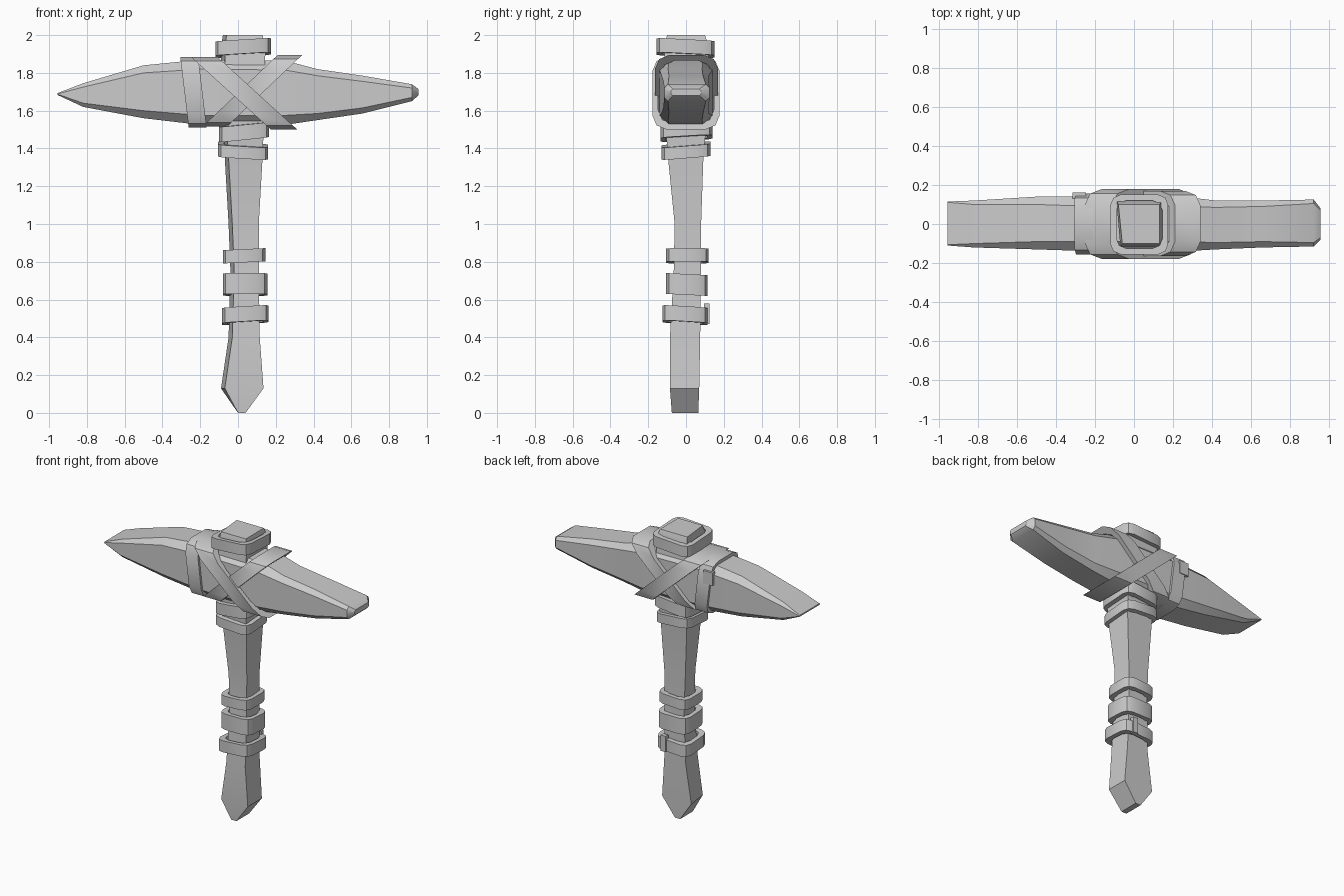
import bpy, bmesh
from mathutils import Vector

if "Cube" in bpy.data.objects:
    bpy.data.objects.remove(bpy.data.objects["Cube"])


def finish(name, bm):
    bmesh.ops.recalc_face_normals(bm, faces=bm.faces)
    me = bpy.data.meshes.new(name)
    bm.to_mesh(me)
    bm.free()
    ob = bpy.data.objects.new(name, me)
    bpy.context.collection.objects.link(ob)
    return ob


def skin(name, rings, closed=False):
    """Bridge consecutive rings of points; cap the ends or close into a band."""
    bm = bmesh.new()
    vs = [[bm.verts.new(p) for p in r] for r in rings]
    n = len(vs[0])
    pairs = list(zip(vs, vs[1:]))
    if closed:
        pairs.append((vs[-1], vs[0]))
    for a, b in pairs:
        for i in range(n):
            j = (i + 1) % n
            bm.faces.new((a[i], a[j], b[j], b[i]))
    if not closed:
        bm.faces.new(vs[0])
        bm.faces.new(vs[-1])
    return finish(name, bm)


def rounded(a0, a1, b0, b1, c, k=0.3):
    """Rectangle outline with three points at each softened corner."""
    pts = []
    for a, b, sa, sb in ((a1, b1, -1, -1), (a0, b1, 1, -1), (a0, b0, 1, 1), (a1, b0, -1, 1)):
        corner = [(a, b + sb * c), (a + sa * k * c, b + sb * k * c), (a + sa * c, b)]
        pts += corner if sa * sb > 0 else corner[::-1]
    return pts


def band(name, box, place, width, c, t=0.03):
    """Flat strap loop: outline in a plane, place(a, b, w) maps it to space."""
    a0, a1, b0, b1 = box
    outer = rounded(a0, a1, b0, b1, c)
    inner = rounded(a0 + t, a1 - t, b0 + t, b1 - t, c)
    h = width / 2
    rings = [[place(a, b, w) for a, b in o]
             for o, w in ((outer, -h), (outer, h), (inner, h), (inner, -h))]
    return skin(name, rings, closed=True)


# Wooden handle: four-sided, wedge-shaped foot, flaring towards the head
handle = [(0.00, 0.00, 0.04, -0.075, 0.065), (0.13, -0.09, 0.135, -0.085, 0.07),
          (0.40, -0.05, 0.115, -0.085, 0.075), (0.75, -0.04, 0.11, -0.065, 0.08),
          (1.00, -0.05, 0.11, -0.06, 0.08), (1.35, -0.07, 0.13, -0.095, 0.092),
          (1.60, -0.085, 0.14, -0.115, 0.115), (1.94, -0.09, 0.145, -0.115, 0.12),
          (2.00, -0.08, 0.13, -0.10, 0.10)]
skin("handle", [[(x0 + 0.02 * (z > 0), y0, z), (x1, y0, z), (x1, y1, z), (x0, y1, z)]
                for z, x0, x1, y0, y1 in handle])

# Stone head: chisel edge on the left, blunt tip on the right
head = [(-0.955, 1.683, 1.693, -0.11, 0.115, 0.004), (-0.82, 1.62, 1.745, -0.12, 0.12, 0.02),
        (-0.5, 1.56, 1.84, -0.13, 0.14, 0.04), (-0.2, 1.525, 1.87, -0.14, 0.14, 0.05),
        (0.25, 1.525, 1.865, -0.14, 0.14, 0.05), (0.42, 1.55, 1.82, -0.13, 0.12, 0.035),
        (0.66, 1.585, 1.785, -0.12, 0.12, 0.03), (0.92, 1.65, 1.74, -0.115, 0.125, 0.02),
        (0.955, 1.68, 1.715, -0.08, 0.08, 0.01)]
skin("stone_head", [[(x, y0 + c, z0), (x, y1 - c, z0), (x, y1, z0 + c), (x, y1, z1 - c),
                     (x, y1 - c, z1), (x, y0 + c, z1), (x, y0, z1 - c), (x, y0, z0 + c)]
                    for x, z0, z1, y0, y1, c in head])

# Horizontal wraps round the handle: z, width, x0, x1, y0, y1, tilt in x, tilt in y
wraps = [("top_wrap", 1.93, 0.075, -0.12, 0.175, -0.155, 0.15, 0.06, -0.05),
         ("neck_wrap_upper", 1.49, 0.08, -0.10, 0.165, -0.135, 0.14, 0.1, 0.06),
         ("neck_wrap_lower", 1.39, 0.065, -0.105, 0.16, -0.13, 0.13, -0.06, 0.08),
         ("grip_wrap_upper", 0.83, 0.07, -0.08, 0.145, -0.105, 0.12, 0.05, 0.0),
         ("grip_wrap_middle", 0.68, 0.11, -0.08, 0.155, -0.105, 0.115, 0.0, -0.05),
         ("grip_wrap_lower", 0.515, 0.08, -0.085, 0.162, -0.125, 0.115, 0.06, -0.06)]
for name, z, w, x0, x1, y0, y1, tx, ty in wraps:
    band(name, (x0, x1, y0, y1),
         lambda x, y, h: (x, y, z + h + tx * x + ty * y), w, 0.05)

# Straps round the head: centre x, slope, width, y0, y1, z0, z1
straps = [("side_strap", -0.235, -0.12, 0.095, -0.155, 0.155, 1.51, 1.885),
          ("cross_strap_over", 0.035, -1.1, 0.14, -0.178, 0.178, 1.50, 1.885),
          ("cross_strap_under", 0.06, 1.05, 0.13, -0.165, 0.17, 1.515, 1.895)]
for name, xc, slope, w, y0, y1, z0, z1 in straps:
    band(name, (y0, y1, z0, z1),
         lambda y, z, h: (xc + h + slope * (z - 1.69), y, z), w, 0.075)

# Loose strap ends
for name, loc, size in (("grip_tail", (0.09, 0.11, 0.525), (0.04, 0.03, 0.11)),
                        ("side_strap_end", (-0.28, 0.145, 1.79), (0.07, 0.03, 0.09))):
    bm = bmesh.new()
    bmesh.ops.create_cube(bm, size=1)
    bmesh.ops.scale(bm, vec=Vector(size), verts=bm.verts)
    bmesh.ops.translate(bm, vec=Vector(loc), verts=bm.verts)
    finish(name, bm)

# Soft shading on the leather curves, hard edges kept
for ob in bpy.data.objects:
    ob.select_set(True)
    bpy.context.view_layer.objects.active = ob
bpy.ops.object.shade_smooth_by_angle(angle=0.55)
